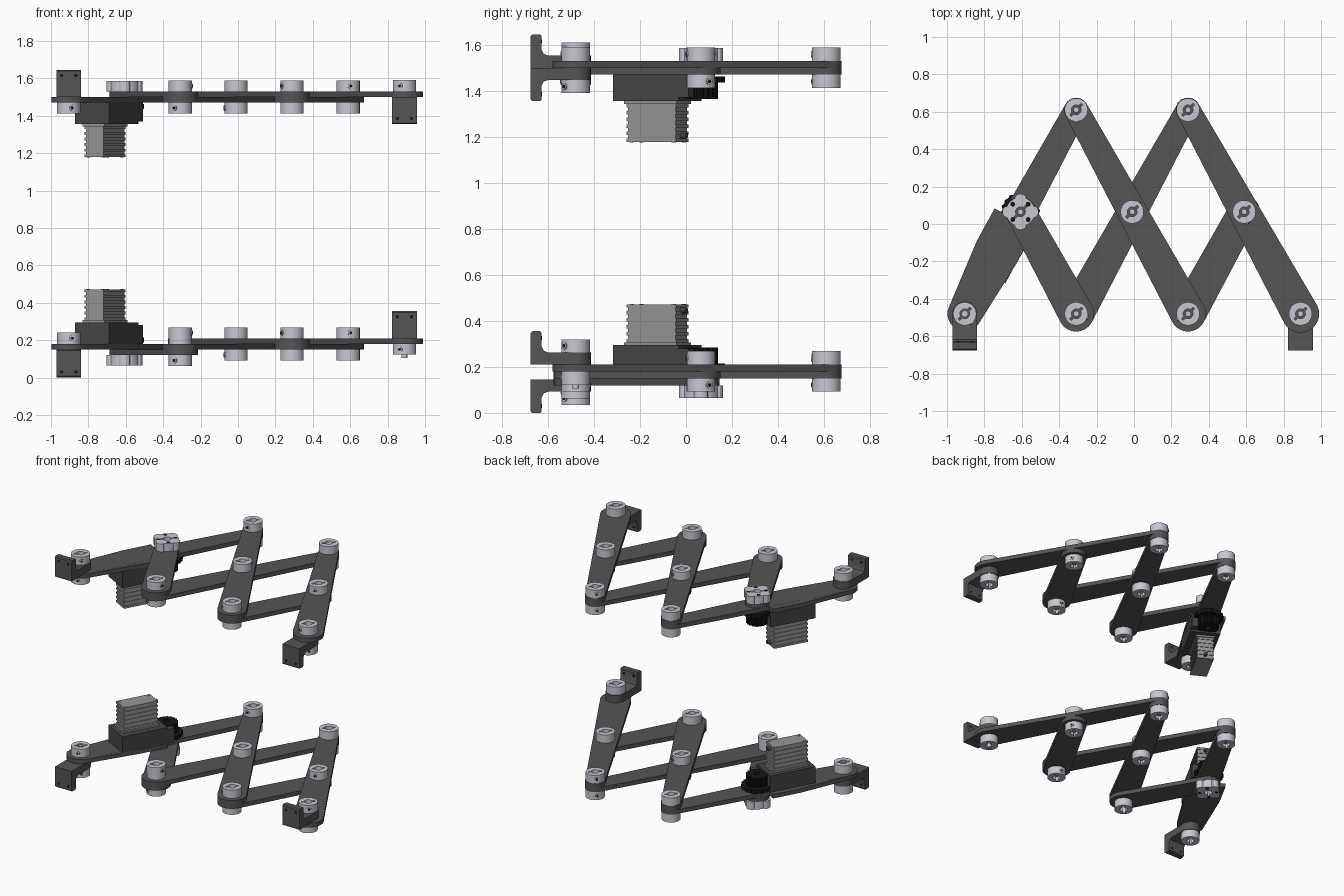
import bpy, bmesh, math
from mathutils import Vector
from mathutils.geometry import convex_hull_2d

if "Cube" in bpy.data.objects:
    bpy.data.objects.remove(bpy.data.objects["Cube"])


def mat(name, *c):
    m = bpy.data.materials.new(name)
    m.diffuse_color = (*c, 1)
    m.use_nodes = True
    m.node_tree.nodes["Principled BSDF"].inputs["Base Color"].default_value = m.diffuse_color
    return m


DARK = mat("dark_plate", .09, .09, .09)
BOX = mat("housing_grey", .06, .06, .06)
METAL = mat("light_metal", .58, .58, .65)
MOTOR = mat("motor_grey", .3, .3, .3)
BLACK = mat("black", .008, .008, .008)


def finish(bm, name, m):
    bmesh.ops.recalc_face_normals(bm, faces=bm.faces)
    me = bpy.data.meshes.new(name)
    bm.to_mesh(me)
    bm.free()
    ob = bpy.data.objects.new(name, me)
    me.materials.append(m)
    bpy.context.collection.objects.link(ob)
    return ob


def extrude(pts, vec, name, m):
    """Extrude a closed 3D outline along vec."""
    bm = bmesh.new()
    f = bm.faces.new([bm.verts.new(p) for p in pts])
    r = bmesh.ops.extrude_face_region(bm, geom=[f])
    bmesh.ops.translate(bm, vec=vec, verts=[v for v in r["geom"] if isinstance(v, bmesh.types.BMVert)])
    return finish(bm, name, m)


def circle(c, r, n=40):
    return [(c[0] + r * math.cos(2 * math.pi * i / n), c[1] + r * math.sin(2 * math.pi * i / n)) for i in range(n)]


def prism(pts, z0, z1, name, m):
    return extrude([(x, y, z0) for x, y in pts], (0, 0, z1 - z0), name, m)


def hull(pts, z0, z1, name, m):
    return prism([pts[i] for i in convex_hull_2d(pts)], z0, z1, name, m)


def rod(p, q, r, name, m, n=16):
    a, b = Vector(p), Vector(q)
    rot = (b - a).to_track_quat('Z', 'Y')
    return extrude([a + rot @ Vector((x, y, 0)) for x, y in circle((0, 0), r, n)], b - a, name, m)


def ring(c, z0, z1, r_out, r_in, name, m, n=48):
    """Ring whose outer and inner radius are functions of angle."""
    bm = bmesh.new()
    loops = []
    for i in range(n):
        a = 2 * math.pi * i / n
        d = (math.cos(a), math.sin(a))
        loops.append([bm.verts.new((c[0] + d[0] * r, c[1] + d[1] * r, z))
                      for r, z in ((r_out(a), z0), (r_out(a), z1), (r_in(a), z1), (r_in(a), z0))])
    for i in range(n):
        p, q = loops[i], loops[(i + 1) % n]
        for k in range(4):
            bm.faces.new((p[k], q[k], q[(k + 1) % 4], p[(k + 1) % 4]))
    return finish(bm, name, m)


def slot(a):
    return .044 if abs(math.cos(a - math.pi / 4)) > .99 else .026


def collar(c, z0, z1, name, turn=0):
    """Clamp collar with slotted bore and a side screw."""
    ring(c, z0, z1, lambda a: .062, slot, name, METAL)
    a, z = turn - math.pi / 2, (z0 + z1) / 2
    d = (math.cos(a), math.sin(a))
    rod((c[0] + d[0] * .05, c[1] + d[1] * .05, z), (c[0] + d[0] * .066, c[1] + d[1] * .066, z), .015, name + "_screw", METAL)
    rod((c[0] + d[0] * .06, c[1] + d[1] * .06, z), (c[0] + d[0] * .067, c[1] + d[1] * .067, z), .008, name + "_socket", BLACK)


# Joint centres seen from above
J = dict(A=(-.905, -.48), B=(-.607, .065), C=(-.309, .61), D=(-.309, -.48), E=(-.01, .065),
         F=(.289, .61), G=(.289, -.48), H=(.589, .065), I=(.89, -.48))
U = Vector((J["B"][0] - J["A"][0], J["B"][1] - J["A"][1])).normalized()
V = Vector((U.y, -U.x))


def uv(u, v):
    """Point in the motor arm's frame, measured from joint B."""
    p = Vector(J["B"]) + U * u + V * v
    return (p.x, p.y)


def rect(u0, u1, v0, v1):
    return [uv(u0, v0), uv(u1, v0), uv(u1, v1), uv(u0, v1)]


def link(a, b, ra, rb, z, tag):
    hull(circle(J[a], ra) + circle(J[b], rb), z, z + .03, tag + "_link_" + a + b, DARK)


def bracket(j, z, s, tag):
    """Angle bracket standing on the link face z, growing in direction s."""
    x, y = J[j]
    prof = [(-.675, 0), (y, 0), (y, .053), (-.6, .053), (-.618, .06), (-.627, .078),
            (-.627, .138), (-.634, .145), (-.668, .145), (-.675, .138)]
    extrude([(x - .066, py, z + s * pz) for py, pz in prof], (.132, 0, 0), tag + "_end_bracket", DARK)
    prism(circle((x, y), .066), z, z + s * .0525, tag + "_bracket_boss", DARK)
    for dx in (-.038, .038):
        rod((x + dx, -.6755, z + s * .115), (x + dx, -.6265, z + s * .115), .009, tag + "_bolt_hole", BLACK)
    collar((x, y), *sorted((z + s * .053, z + s * .11)), tag + "_bracket_collar", .7)


def motor_unit(z, s, tag):
    """Housing, ribbed motor and gear on arm face z, pointing in direction s."""
    prism(rect(-.375, -.05, -.095, .112), z, z + s * .115, tag + "_motor_housing", BOX)
    prism(rect(-.05, 0, .06, .112), z, z + s * .1, tag + "_housing_lug", BOX)
    prism(rect(-.345, -.085, -.066, .066), z + s * .115, z + s * .127, tag + "_motor_flange", MOTOR)
    for i in range(11):
        k = 0 if i % 2 == 0 else .005
        h = z + s * (.127 + i * .015)
        prism(rect(-.337 + k, -.093 - k, -.058 + k, .058 - k), h, h + s * .015, tag + "_motor_rib", MOTOR)
    for v in (-.045, .045):
        for u in (-.32, -.11):
            rod((*uv(u, v), z + s * .28), (*uv(u, v), z + s * .294), .009, tag + "_motor_bolt", MOTOR)
    rod((*uv(-.1, 0), z + s * .265), (*uv(-.07, 0), z + s * .265), .012, tag + "_cable_boss", BOX)
    tooth = lambda r: (lambda a: r + (.006 if round(a * 72 / (2 * math.pi)) % 4 < 2 else 0))
    ring(J["B"], z + s * .008, z + s * .035, tooth(.098), lambda a: .02, tag + "_gear", BLACK, 72)
    ring(J["B"], z + s * .035, z + s * .105, tooth(.068), lambda a: .02, tag + "_gear_hub", BLACK, 72)
    # four-lobed horn on the far side of the two stacked links
    h = z - s * .06
    lobes = lambda a: .078 + .018 * max(0, math.cos(4 * a)) ** .5
    ring(J["B"], h, h - s * .055, lobes, slot, tag + "_horn", METAL, 96)
    for i in range(4):
        a = math.pi / 4 + i * math.pi / 2
        c = (J["B"][0] + .058 * math.cos(a), J["B"][1] + .058 * math.sin(a))
        rod((*c, h - s * .05), (*c, h - s * .0555), .013, tag + "_horn_hole", BLACK)


def scissor(tag, z, bd, motor_face, s):
    """One linkage: lower links start at z, upper links at z + .03."""
    lo, hi = z, z + .03
    for a, b, ra, rb, h in (("A", "C", .092, .065, lo), ("D", "F", .095, .065, lo), ("G", "H", .095, .085, lo),
                            ("C", "G", .065, .095, hi), ("F", "I", .065, .1, hi), ("B", "D", .08, .095, bd)):
        link(a, b, ra, rb, h, tag)
    hull(circle(J["A"], .092) + rect(-.25, -.05, -.13, .114), lo + .0005, lo + .0295, tag + "_motor_arm", DARK)
    motor_unit(motor_face, s, tag)
    # collars clamp each pivot above and below
    for i, j in enumerate("CDEFGH"):
        low = min(bd, lo) if j == "D" else lo
        collar(J[j], z + .06, z + .118, tag + "_upper_collar_" + j, i * 1.3)
        collar(J[j], low - .058, low, tag + "_lower_collar_" + j, .4 - i * .9)
    for j, c in J.items():
        rod((*c, z - .045), (*c, z + .09), .015, tag + "_pin_" + j, METAL)


# Upper linkage: motor hangs below
scissor("top", 1.47, 1.50, 1.47, -1)
bracket("A", 1.50, 1, "top_left")
bracket("I", 1.50, -1, "top_right")
collar(J["A"], 1.412, 1.47, "top_left_collar", .3)
collar(J["I"], 1.53, 1.59, "top_right_collar", -.4)

# Lower linkage: motor stands above
scissor("bottom", .15, .12, .18, 1)
bracket("A", .145, -1, "bottom_left")
prism(circle(J["A"], .066), .144, .151, "bottom_left_washer", DARK)
bracket("I", .21, 1, "bottom_right")
collar(J["A"], .18, .24, "bottom_left_collar", .3)
collar(J["I"], .122, .18, "bottom_right_collar", -.4)
prism(circle(J["D"], .06), .18, .21, "bottom_spacer", METAL)

# Smooth round walls, keep edges sharp
for ob in bpy.context.collection.objects:
    ob.select_set(True)
    bpy.context.view_layer.objects.active = ob
bpy.ops.object.shade_smooth_by_angle(angle=math.radians(30))
